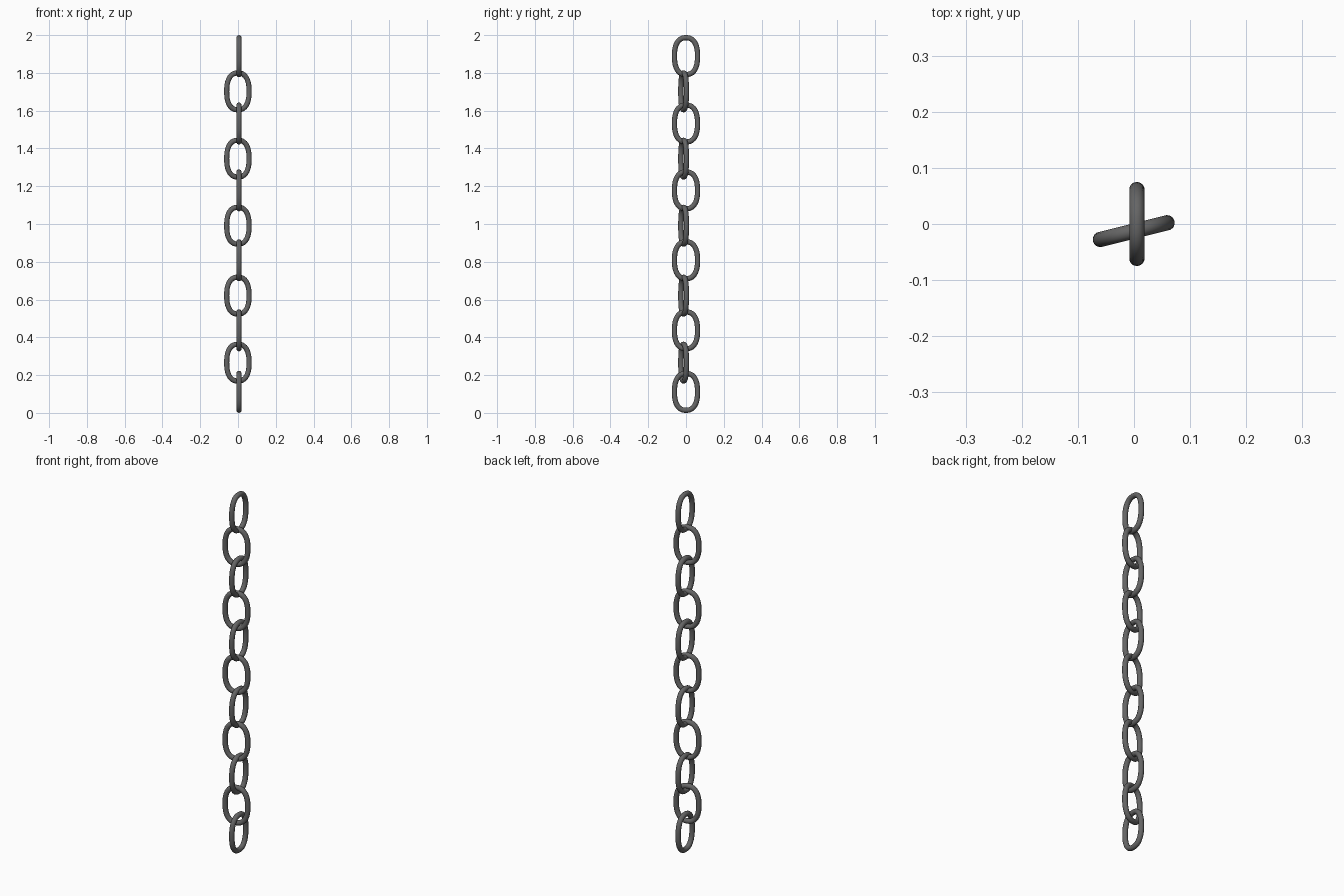
import bpy, math
from mathutils import Vector

if "Cube" in bpy.data.objects:
    bpy.data.objects.remove(bpy.data.objects["Cube"])

WIRE = 0.0138            # wire radius
HALF_W, HALF_H = 0.0612, 0.0975   # centre-line half width and height
SEGS, SIDES = 40, 14


def link_mesh():
    """Closed rounded-oval ring with a round wire section, lying in the XZ plane."""
    def path(t):
        c, s = math.cos(t), math.sin(t)
        p = 2 / 2.4
        return Vector((HALF_W * math.copysign(abs(c) ** p, c), 0,
                       HALF_H * math.copysign(abs(s) ** p, s)))
    pts = [path(2 * math.pi * i / SEGS) for i in range(SEGS)]
    verts, faces = [], []
    for i, c in enumerate(pts):
        tan = (pts[(i + 1) % SEGS] - pts[i - 1]).normalized()
        out = Vector((tan.z, 0, -tan.x))
        for j in range(SIDES):
            a = 2 * math.pi * j / SIDES
            verts.append(c + out * WIRE * math.cos(a) + Vector((0, WIRE * math.sin(a), 0)))
            n, k = (i + 1) % SEGS, (j + 1) % SIDES
            faces.append((i * SIDES + j, i * SIDES + k, n * SIDES + k, n * SIDES + j))
    me = bpy.data.meshes.new("chain_link")
    me.from_pydata(verts, [], faces)
    me.update()
    me.shade_smooth()
    return me


mat = bpy.data.materials.new("dark_steel")
mat.diffuse_color = (0.13, 0.13, 0.13, 1)
mat.use_nodes = True
mat.node_tree.nodes["Principled BSDF"].inputs["Base Color"].default_value = mat.diffuse_color
mesh = link_mesh()
mesh.materials.append(mat)


def add_links(name, heights, x, y, angle):
    for i, z in enumerate(heights):
        ob = bpy.data.objects.new(f"{name}_{i + 1}", mesh)
        ob.location = (x, y, z)
        ob.rotation_euler.z = math.radians(angle)
        bpy.context.collection.objects.link(ob)


# Links seen broadside from the right
add_links("side_link", (1.8887, 1.532, 1.178, 0.808, 0.437, 0.1113), 0.005, 0, 90)
# Links seen broadside from the front, slightly turned
add_links("cross_link", (1.702, 1.346, 0.991, 0.621, 0.266), -0.0005, -0.0127, 14)
